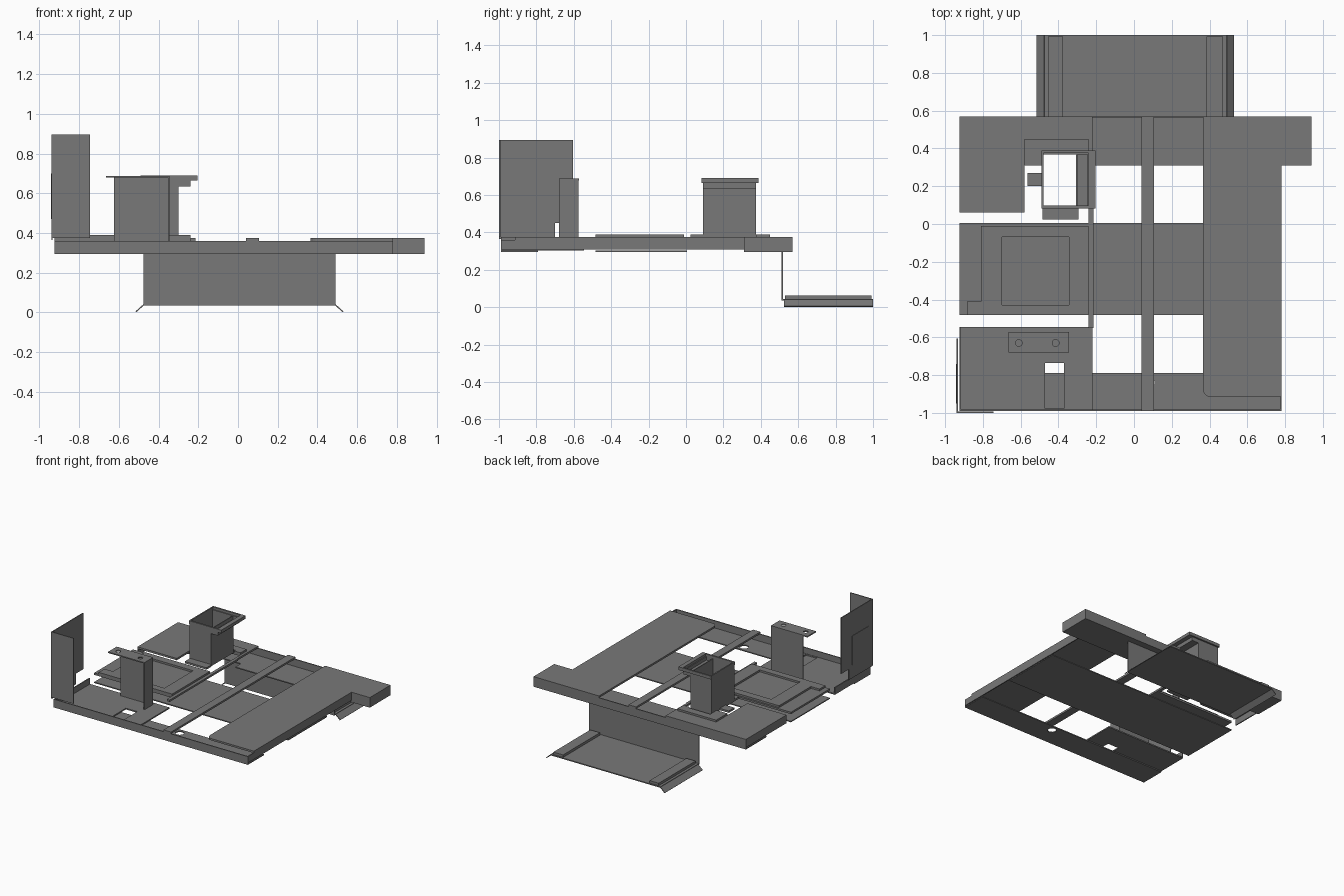
import bpy, math

cube = bpy.data.objects.get("Cube")
if cube:
    bpy.data.objects.remove(cube, do_unlink=True)

steel = bpy.data.materials.new("grey_steel")
steel.use_nodes = True
GREY = (0.19, 0.19, 0.19, 1)
steel.diffuse_color = GREY
steel.node_tree.nodes["Principled BSDF"].inputs["Base Color"].default_value = GREY


def rect(x0, x1, y0, y1):
    return [(x0, y0), (x1, y0), (x1, y1), (x0, y1)]


def circle(cx, cy, r, n=16):
    return [(cx + r * math.cos(math.tau * i / n), cy + r * math.sin(math.tau * i / n))
            for i in range(n)]


def sheet(name, z0, z1, outline, *holes):
    """Flat plate from an outline with optional holes, between two heights."""
    curve = bpy.data.curves.new(name, "CURVE")
    curve.dimensions = "2D"
    curve.fill_mode = "BOTH"
    curve.extrude = (z1 - z0) / 2
    for loop in (outline, *holes):
        spline = curve.splines.new("POLY")
        spline.points.add(len(loop) - 1)
        for point, (x, y) in zip(spline.points, loop):
            point.co = (x, y, 0, 1)
        spline.use_cyclic_u = True
    source = bpy.data.objects.new(name, curve)
    bpy.context.collection.objects.link(source)
    bpy.context.view_layer.update()
    mesh = bpy.data.meshes.new_from_object(
        source.evaluated_get(bpy.context.evaluated_depsgraph_get()))
    bpy.data.objects.remove(source, do_unlink=True)
    obj = bpy.data.objects.new(name, mesh)
    obj.location.z = (z0 + z1) / 2
    bpy.context.collection.objects.link(obj)
    mesh.materials.clear()
    mesh.materials.append(steel)
    for poly in mesh.polygons:
        poly.use_smooth = False
        poly.material_index = 0
    return obj


def box(name, x0, x1, y0, y1, z0, z1):
    return sheet(name, z0, z1, rect(x0, x1, y0, y1))


BOTTOM, FLOOR, SIDE, LOW, TOP, PAD = 0.295, 0.303, 0.31, 0.36, 0.375, 0.39
THIN = 0.008

# Thin floor sheets of the three cross beams
sheet("front_floor", BOTTOM, FLOOR, rect(-0.925, 0.78, -0.99, -0.79),
      circle(0.077, -0.84, 0.032))
box("middle_floor", -0.925, 0.78, -0.483, 0.005, BOTTOM, FLOOR)
sheet("back_floor", BOTTOM, FLOOR,
      [(-0.925, 0.31), (-0.485, 0.31), (-0.485, 0.38), (-0.24, 0.38), (-0.24, 0.31),
       (0.94, 0.31), (0.94, 0.57), (-0.925, 0.57)])

# Upright lips round the edge
box("front_lip", -0.925, 0.78, -0.99, -0.99 + THIN, BOTTOM, LOW)
box("back_lip", -0.925, 0.94, 0.57 - THIN, 0.57, BOTTOM, LOW)
box("left_side_lip", 0.78 - THIN, 0.78, -0.99, 0.31, SIDE, LOW)
box("tab_end_lip", 0.94 - THIN, 0.94, 0.31, 0.57, BOTTOM, LOW)
box("tab_front_lip", 0.78 - THIN, 0.94, 0.31, 0.31 + THIN, BOTTOM, LOW)
box("right_side_lip_front", -0.925, -0.925 + THIN, -0.99, -0.545, SIDE, LOW)
box("right_side_lip_back", -0.925, -0.925 + THIN, 0.06, 0.57, SIDE, LOW)

# Large side deck with a rounded front corner and a rear tab
corner = [(0.405 - 0.04 * math.cos(a), -0.875 - 0.04 * math.sin(a))
          for a in (0, math.pi / 8, math.pi / 4, 3 * math.pi / 8, math.pi / 2)]
sheet("side_deck", LOW, TOP, corner + [(0.78, -0.915), (0.78, 0.31), (0.94, 0.31),
                                       (0.94, 0.57), (0.365, 0.57)])

# Decks on the other side
sheet("front_deck", FLOOR, FLOOR + 0.01, rect(-0.925, -0.22, -0.99, -0.545),
      rect(-0.47, -0.37, -0.978, -0.735))
box("middle_deck", -0.925, -0.24, -0.483, 0.005, LOW, TOP)
sheet("middle_deck_frame", TOP, PAD,
      [(-0.885, -0.483), (-0.24, -0.483), (-0.24, -0.01), (-0.81, -0.01),
       (-0.81, -0.41), (-0.885, -0.41)],
      rect(-0.70, -0.345, -0.43, -0.07))
sheet("back_deck", LOW, TOP,
      [(-0.925, 0.06), (-0.58, 0.06), (-0.58, 0.31), (-0.485, 0.31), (-0.485, 0.38),
       (-0.24, 0.38), (-0.24, 0.31), (-0.22, 0.31), (-0.22, 0.57), (-0.925, 0.57)])

# Lengthwise rails
box("centre_rail", 0.04, 0.105, -0.99, 0.57, LOW, TOP)
box("side_rail", -0.24, -0.215, -0.55, 0.31, LOW, TOP)

# Corner guard with a thin outer panel
box("guard_front", -0.94, -0.745, -1.0, -0.993, TOP, 0.895)
box("guard_side", -0.94, -0.933, -1.0, -0.70, TOP - 0.01, 0.895)
box("guard_side_flap", -0.94, -0.933, -0.70, -0.605, 0.45, 0.895)
box("guard_panel", -0.943, -0.94, -0.95, -0.74, 0.47, 0.70)

# Folded bracket with two holes in its top
box("bracket_back", -0.625, -0.345, -0.583, -0.575, FLOOR, 0.68)
box("bracket_side", -0.353, -0.345, -0.68, -0.575, FLOOR, 0.68)
sheet("bracket_top", 0.678, 0.687, rect(-0.665, -0.345, -0.68, -0.572),
      circle(-0.61, -0.63, 0.018), circle(-0.415, -0.63, 0.018))

# Hollow tower with a boxed side ledge and a rim
sheet("tower_tube", TOP, 0.67, rect(-0.487, -0.30, 0.09, 0.375),
      rect(-0.48, -0.307, 0.097, 0.368))
box("tower_ledge", -0.307, -0.24, 0.09, 0.375, 0.635, 0.643)
sheet("tower_ledge_wall", 0.64, 0.67, rect(-0.307, -0.24, 0.09, 0.375),
      rect(-0.30, -0.247, 0.097, 0.368))
sheet("tower_rim", 0.665, 0.69, rect(-0.49, -0.205, 0.083, 0.388),
      rect(-0.48, -0.24, 0.097, 0.375))

# Tower feet
sheet("tower_foot_back", TOP, PAD,
      [(-0.58, 0.31), (-0.487, 0.31), (-0.487, 0.39), (-0.295, 0.39), (-0.295, 0.375),
       (-0.24, 0.375), (-0.24, 0.45), (-0.58, 0.45)])
box("tower_foot_front", -0.485, -0.295, 0.025, 0.09, TOP, PAD)
box("tower_foot_side", -0.565, -0.487, 0.20, 0.27, TOP, PAD)

# Hanging rear step: sheet, tread, raised strips and sloped lips
box("step_hanger", -0.475, 0.49, 0.51, 0.518, 0.035, 0.30)
box("step_tread", -0.475, 0.49, 0.51, 1.0, 0.035, 0.043)
box("step_strip_right", -0.455, -0.375, 0.53, 0.992, 0.043, 0.063)
box("step_strip_left", 0.385, 0.47, 0.53, 0.992, 0.043, 0.063)
for side, x, sign in (("right", -0.475, -1), ("left", 0.49, 1)):
    lip = box("step_lip_" + side, -0.026, 0.026, 0.525, 1.0, -0.003, 0.003)
    lip.location = (x + sign * 0.019, 0, 0.021)
    lip.rotation_euler.y = sign * math.radians(42)
